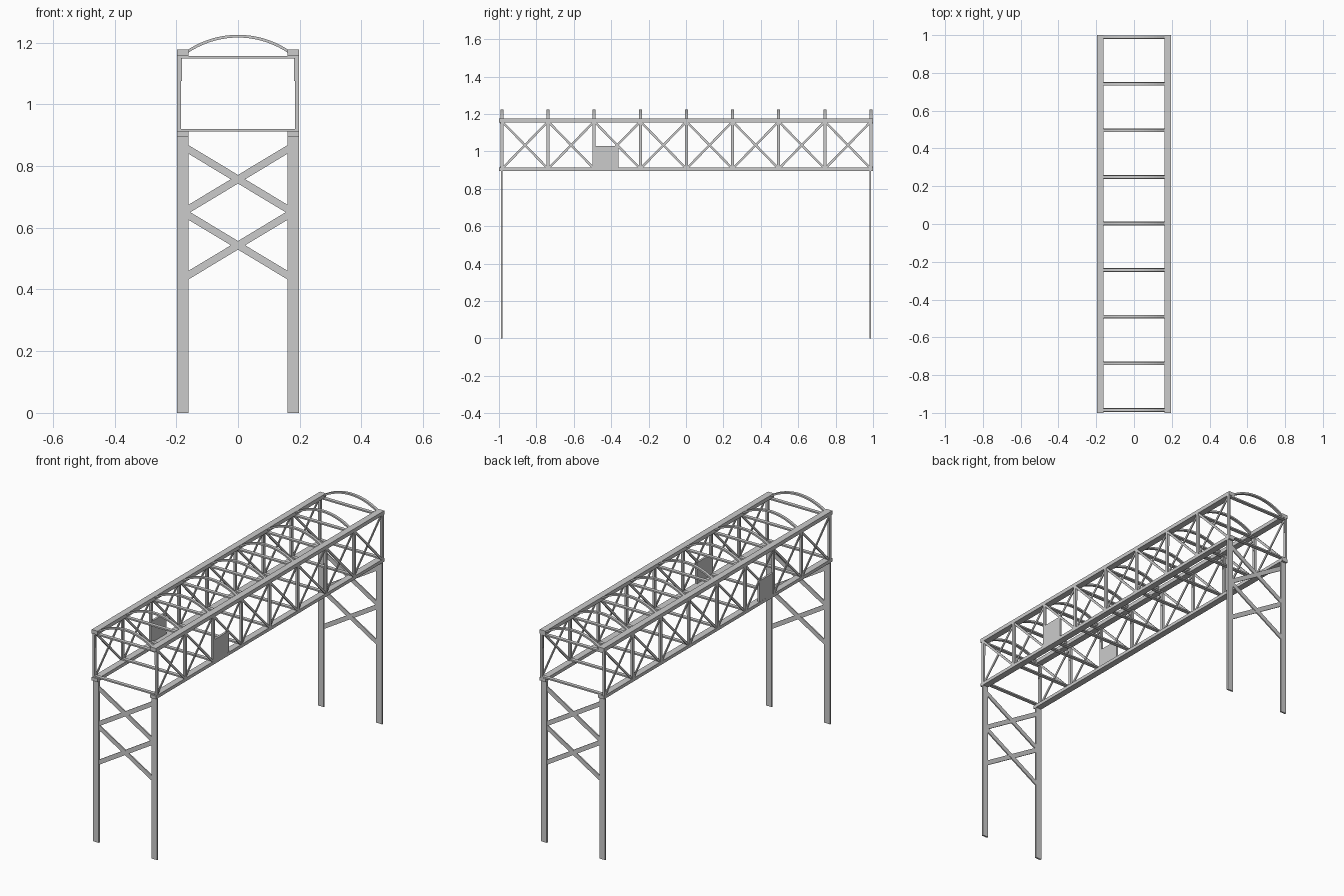
import bpy, bmesh, math
from mathutils import Matrix, Vector

if "Cube" in bpy.data.objects:
    bpy.data.objects.remove(bpy.data.objects["Cube"])


def make_object(name, bm):
    bmesh.ops.recalc_face_normals(bm, faces=bm.faces)
    mesh = bpy.data.meshes.new(name)
    bm.to_mesh(mesh)
    bm.free()
    obj = bpy.data.objects.new(name, mesh)
    bpy.context.collection.objects.link(obj)
    return obj


def box(bm, x0, x1, y0, y1, z0, z1):
    m = Matrix.Translation(((x0 + x1) / 2, (y0 + y1) / 2, (z0 + z1) / 2))
    m = m @ Matrix.Diagonal((abs(x1 - x0), abs(y1 - y0), abs(z1 - z0), 1))
    bmesh.ops.create_cube(bm, size=1, matrix=m)


def bar(bm, a, b, normal, width, depth):
    """Flat bar from a to b, 'depth' thick along normal."""
    a, b, n = Vector(a), Vector(b), Vector(normal)
    d = b - a
    u = d.normalized()
    s = n.cross(u)
    rot = Matrix((u, s, n)).transposed().to_4x4()
    m = Matrix.Translation((a + b) / 2) @ rot @ Matrix.Diagonal((d.length, width, depth, 1))
    bmesh.ops.create_cube(bm, size=1, matrix=m)


BAYS = 8
STATIONS = [-0.984 + 1.973 * i / BAYS for i in range(BAYS + 1)]
INNER, OUTER = 0.161, 0.197
Z_LOW, Z_HIGH = 0.895, 1.177

# Long chords, truss posts and side panels, on both sides
chords, posts, braces, plates, panels = (bmesh.new() for _ in range(5))
for s in (-1, 1):
    box(chords, s * INNER, s * OUTER, -1, 1, Z_LOW, 0.913)
    box(chords, s * INNER, s * OUTER, -1, 1, 1.156, Z_HIGH)
    for y in STATIONS:
        box(posts, s * 0.185, s * OUTER, y - 0.008, y + 0.008, 0.91, 1.16)
        box(plates, s * 0.182, s * 0.186, y - 0.005, y + 0.005, 1.076, 1.158)
    # Crossed diagonals in every bay
    for y0, y1 in zip(STATIONS, STATIONS[1:]):
        for za, zb, x in ((0.907, 1.16, 0.1885), (1.16, 0.907, 0.1935)):
            bar(braces, (s * x, y0, za), (s * x, y1, zb), (1, 0, 0), 0.012, 0.005)
    box(panels, s * 0.185, s * 0.1968, -0.498, -0.362, 0.9, 1.03)
make_object("long_chords", chords)
make_object("truss_posts", posts)
make_object("truss_diagonals", braces)
make_object("post_plates", plates)
make_object("side_panels", panels)

# Cross struts and roof arches at every station
struts, arches = bmesh.new(), bmesh.new()
HALF, SAG, STEPS = 0.168, 0.052, 20
R = (HALF ** 2 + SAG ** 2) / (2 * SAG)
A = math.asin(HALF / R)
zc = 1.225 - R
for y in STATIONS:
    for z in (1.153, 0.916):
        box(struts, -0.185, 0.185, y - 0.01, y + 0.01, z - 0.004, z + 0.004)
    rings = []
    for i in range(STEPS + 1):
        t = -A + 2 * A * i / STEPS
        rings.append([arches.verts.new((r * math.sin(t), y + dy, zc + r * math.cos(t)))
                      for r, dy in ((R, -0.008), (R, 0.008), (R - 0.009, 0.008), (R - 0.009, -0.008))])
    for p, q in zip(rings, rings[1:]):
        for k in range(4):
            arches.faces.new((p[k], p[(k + 1) % 4], q[(k + 1) % 4], q[k]))
    arches.faces.new(rings[0])
    arches.faces.new(rings[-1])
make_object("cross_struts", struts)
make_object("roof_arches", arches)

# Legs and their crossed bracing at both ends
legs, leg_braces = bmesh.new(), bmesh.new()
for y in (-0.985, 0.985):
    for s in (-1, 1):
        box(legs, s * INNER, s * OUTER, y - 0.0045, y + 0.0045, 0, 0.9)
        for zm in (0.757, 0.543):
            bar(leg_braces, (-0.166, y + s * 0.0005, zm - s * 0.1),
                (0.166, y + s * 0.0005, zm + s * 0.1), (0, 1, 0), 0.024, 0.007)
make_object("legs", legs)
make_object("leg_braces", leg_braces)
